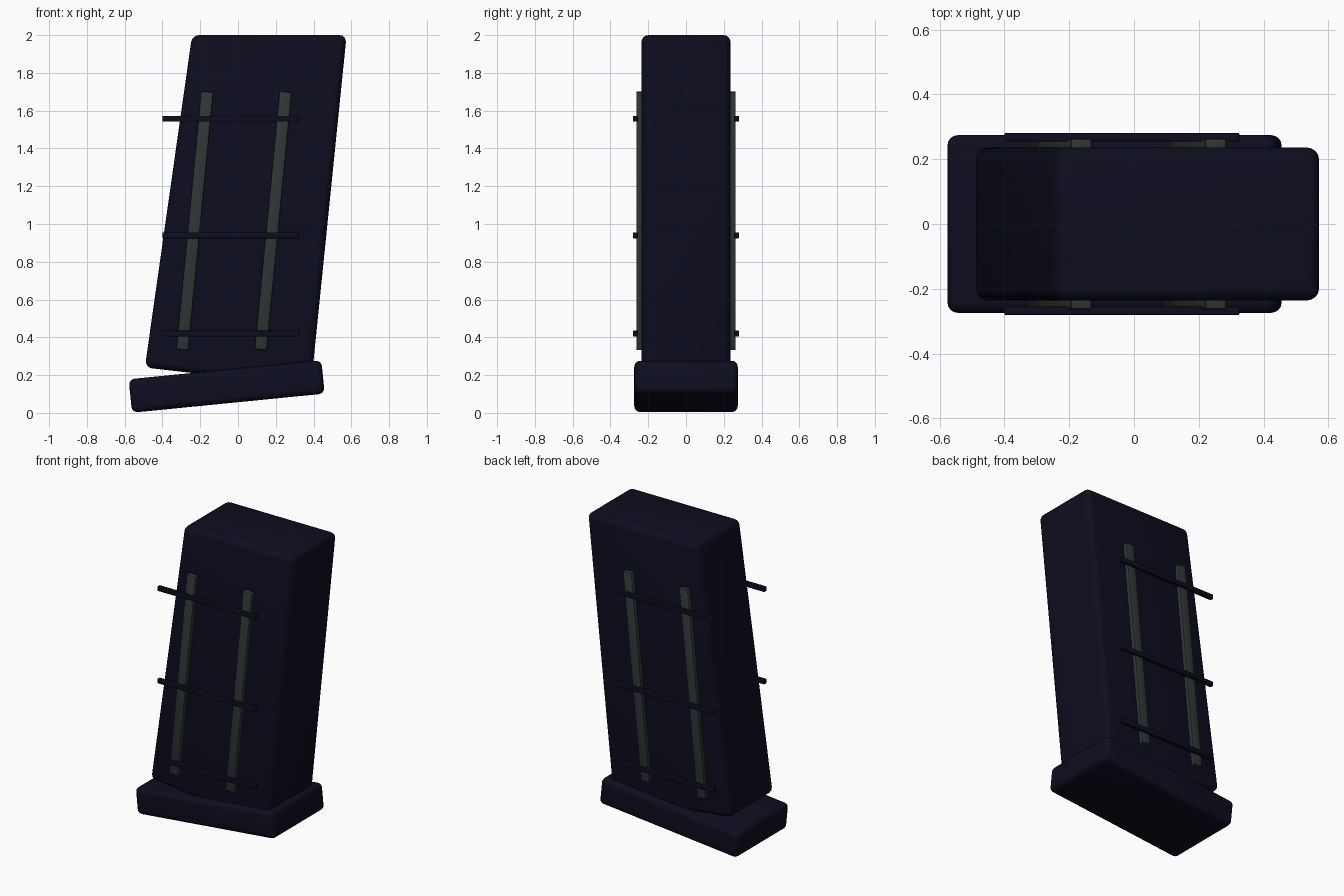
import bpy, bmesh, math
from mathutils import Vector

if "Cube" in bpy.data.objects:
    bpy.data.objects.remove(bpy.data.objects["Cube"])


def material(name, rgb):
    m = bpy.data.materials.new(name)
    m.diffuse_color = (*rgb, 1.0)
    m.use_nodes = True
    m.node_tree.nodes["Principled BSDF"].inputs["Base Color"].default_value = m.diffuse_color
    return m


NAVY = material("dark navy", (0.004, 0.004, 0.014))
GREY = material("slate grey", (0.030, 0.038, 0.036))


def prism(name, outline, y0, y1, mat, bevel, segments):
    """Extrude a front-view (x, z) outline from y0 to y1 and round its edges."""
    bm = bmesh.new()
    face = bm.faces.new([bm.verts.new((x, y0, z)) for x, z in outline])
    new = bmesh.ops.extrude_face_region(bm, geom=[face])["geom"]
    for v in new:
        if isinstance(v, bmesh.types.BMVert):
            v.co.y = y1
    bmesh.ops.recalc_face_normals(bm, faces=bm.faces)
    bmesh.ops.bevel(bm, geom=bm.edges[:], offset=bevel, segments=segments,
                    profile=0.5, affect='EDGES')
    me = bpy.data.meshes.new(name)
    bm.to_mesh(me)
    bm.free()
    me.materials.append(mat)
    ob = bpy.data.objects.new(name, me)
    bpy.context.collection.objects.link(ob)
    bpy.context.view_layer.objects.active = ob
    ob.select_set(True)
    bpy.ops.object.shade_smooth_by_angle(angle=math.radians(35))
    ob.select_set(False)
    return ob


def bar_outline(start, end, width):
    """Rectangle of a given width around the line start-end."""
    a, b = Vector(start), Vector(end)
    d = (b - a).normalized()
    n = Vector((-d.y, d.x)) * width / 2
    return [a - n, b - n, b + n, a + n]


# tapered, leaning main body
prism("body", [(-0.493, 0.24), (0.386, 0.14), (0.575, 2.0), (-0.243, 2.0)],
      -0.236, 0.236, NAVY, 0.038, 4)

# tilted floor plate
prism("base_plate", bar_outline((-0.570, 0.0895), (0.450, 0.1905), 0.178),
      -0.274, 0.274, NAVY, 0.032, 4)

# ribs and cross bars on both broad sides
for side, s in (("front", -1), ("back", 1)):
    for label, dx in (("left", 0.0), ("right", 0.415)):
        prism(f"{side}_{label}_rib",
              bar_outline((-0.295 + dx, 0.335), (-0.163 + dx, 1.70), 0.064),
              s * 0.215, s * 0.263, GREY, 0.006, 2)
    for i, z in enumerate((0.42, 0.94, 1.557)):
        prism(f"{side}_cross_bar_{i + 1}",
              bar_outline((-0.40, z), (0.325, z), 0.031),
              s * 0.255, s * 0.281, NAVY, 0.004, 2)
